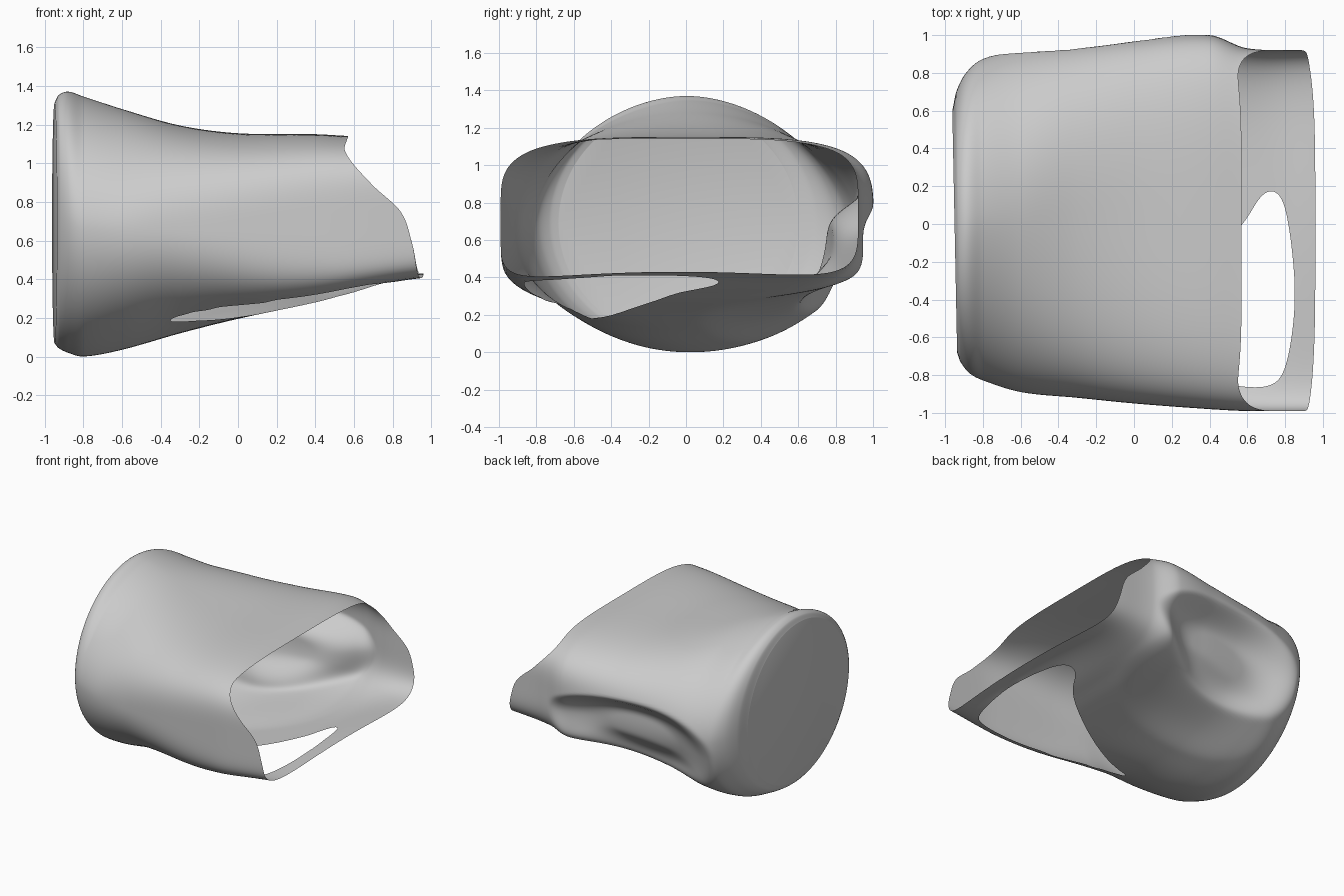
import bpy, bmesh, math
from mathutils import Vector
from mathutils.geometry import intersect_point_line

if "Cube" in bpy.data.objects:
    bpy.data.objects.remove(bpy.data.objects["Cube"])

# Cross-section measurements along x
XS   = [-.95, -.93, -.88, -.80, -.60, -.30, 0.0, .40, .60, .95]
YMIN = [-.68, -.73, -.79, -.83, -.89, -.92, -.95, -.98, -.99, -.99]
YMAX = [.60, .70, .80, .87, .93, .955, .98, 1.0, .93, .92]
ZTOP = [1.31, 1.35, 1.37, 1.345, 1.28, 1.195, 1.155, 1.15, 1.14, 1.14]
ZBOT = [.07, .045, .02, 0.0, .035, .12, .195, .28, .33, .375]
# Squareness of the corners: top, lower front, lower rear
POW_TOP   = [2.0, 1.95, 1.85, 1.8, 1.95, 2.6, 3.2, 3.8, 4.0, 4.2]
POW_FRONT = [2.0, 2.0, 2.0, 2.0, 2.05, 2.3, 3.2, 5.5, 7.0, 7.0]
POW_REAR  = [2.0, 2.0, 2.0, 2.05, 2.2, 2.6, 3.0, 3.6, 4.2, 5.0]
# Open end: x of the rim against height (-1 bottom, 1 top)
RIM_V = [-1.0, -.8, -.43, 0.0, .38, .8, 1.0]
RIM_X = [.96, .93, .90, .84, .69, .555, .57]
# Outline of the hole in the underside (x, y)
HOLE = [(-.43, -.52), (0, -.72), (.5, -.86), (.76, -.87), (.82, -.72), (.86, -.4),
        (.83, -.05), (.78, .18), (.68, .18), (.57, -.03), (.3, -.22), (.07, -.35), (-.2, -.47)]
ROWS, SEGS = 150, 192


def curve(xs, ys, x):
    """Smooth interpolation through a small table."""
    x = min(max(x, xs[0]), xs[-1])
    i = next(k for k in range(len(xs) - 1) if x <= xs[k + 1])

    def slope(k):
        a, b = max(k - 1, 0), min(k + 1, len(xs) - 1)
        return (ys[b] - ys[a]) / (xs[b] - xs[a])
    h = xs[i + 1] - xs[i]
    t = (x - xs[i]) / h
    return (ys[i] * (1 + 2 * t) * (1 - t) ** 2 + slope(i) * h * t * (1 - t) ** 2
            + ys[i + 1] * t * t * (3 - 2 * t) + slope(i + 1) * h * t * t * (t - 1))


def smooth(k):
    k = min(max(k, 0), 1)
    return k * k * (3 - 2 * k)


def unit_ring(a, n):
    c, s = math.cos(a), math.sin(a)
    r = (abs(c) ** n + abs(s) ** n) ** (-1 / n)
    return c * r, s * r


def shell_point(t, a):
    end = curve(RIM_V, RIM_X, unit_ring(a, 4)[1])
    x = -.95 + (end + .95) * t ** 1.6
    power = POW_TOP if math.sin(a) > 0 else POW_REAR if math.cos(a) > 0 else POW_FRONT
    w, v = unit_ring(a, curve(XS, power, x))
    y0, y1 = curve(XS, YMIN, x), curve(XS, YMAX, x)
    z0, z1 = curve(XS, ZBOT, x), curve(XS, ZTOP, x)
    y = (y0 + y1) / 2 + w * (y1 - y0) / 2
    z = (z0 + z1) / 2 + v * (z1 - z0) / 2
    # lower strip bows upward near the open end
    if v < 0:
        z += .055 * (1 - w * w) * v * v * smooth((x - .55) / .35)
    # hollow pressed into the lower rear side
    deg = (math.degrees(a) + 180) % 360 - 180
    half = 36 if deg > -14 else 44
    q = ((x + .14) / .70) ** 2 + ((deg + 14) / half) ** 2
    y -= .20 * smooth(1.15 * (1 - q))
    # shallow dish below it
    q = ((x + .1) / .65) ** 2 + ((deg + 52) / 36) ** 2
    z += .05 * smooth(1 - q)
    x -= .02 * y * (1 - t) ** 4
    return Vector((x, y, z))


def chaikin(pts):
    out = []
    for p, q in zip(pts, pts[1:] + pts[:1]):
        out += [p.lerp(q, .25), p.lerp(q, .75)]
    return out


def inside(x, y, pts):
    hit = False
    for p, q in zip(pts, pts[1:] + pts[:1]):
        if (p.y > y) != (q.y > y) and x < p.x + (y - p.y) * (q.x - p.x) / (q.y - p.y):
            hit = not hit
    return hit


def snap(co, pts):
    best = None
    for p, q in zip(pts, pts[1:] + pts[:1]):
        s, f = intersect_point_line(co, p, q)
        s = p.lerp(q, min(max(f, 0), 1))
        d = (s - co).length
        if best is None or d < best[0]:
            best = (d, s)
    return best[1]


# Tubular shell
bm = bmesh.new()
rings = [[bm.verts.new(shell_point(i / ROWS, 2 * math.pi * j / SEGS)) for j in range(SEGS)]
         for i in range(ROWS + 1)]
for r0, r1 in zip(rings, rings[1:]):
    for j in range(SEGS):
        k = (j + 1) % SEGS
        bm.faces.new((r0[j], r0[k], r1[k], r1[j]))
# Flat closed end
bm.faces.new(rings[0][::-1])

# Hole in the underside
outline = [Vector((x, y, 0)) for x, y in HOLE]
for _ in range(2):
    outline = chaikin(outline)
doomed = []
for f in bm.faces:
    c = f.calc_center_median()
    if len(f.verts) == 4 and c.z < .55 and inside(c.x, c.y, outline):
        doomed.append(f)
edge_verts = {v for f in doomed for v in f.verts}
bmesh.ops.delete(bm, geom=doomed, context='FACES')
edge_verts = [v for v in edge_verts if v.is_valid and v.is_boundary]
for v in edge_verts:
    s = snap(Vector((v.co.x, v.co.y, 0)), outline)
    v.co.x, v.co.y = s.x, s.y
# Even out the hole's edge
for _ in range(6):
    moved = {}
    for v in edge_verts:
        near = [e.other_vert(v).co for e in v.link_edges if e.is_boundary]
        moved[v] = v.co * .5 + sum(near, Vector()) * (.5 / len(near))
    for v, co in moved.items():
        v.co = co
bmesh.ops.recalc_face_normals(bm, faces=bm.faces)

mesh = bpy.data.meshes.new("hollow_shell")
bm.to_mesh(mesh)
bm.free()
shell = bpy.data.objects.new("hollow_shell", mesh)
bpy.context.collection.objects.link(shell)
bpy.context.view_layer.objects.active = shell
shell.select_set(True)
bpy.ops.object.shade_smooth_by_angle(angle=math.radians(40))
